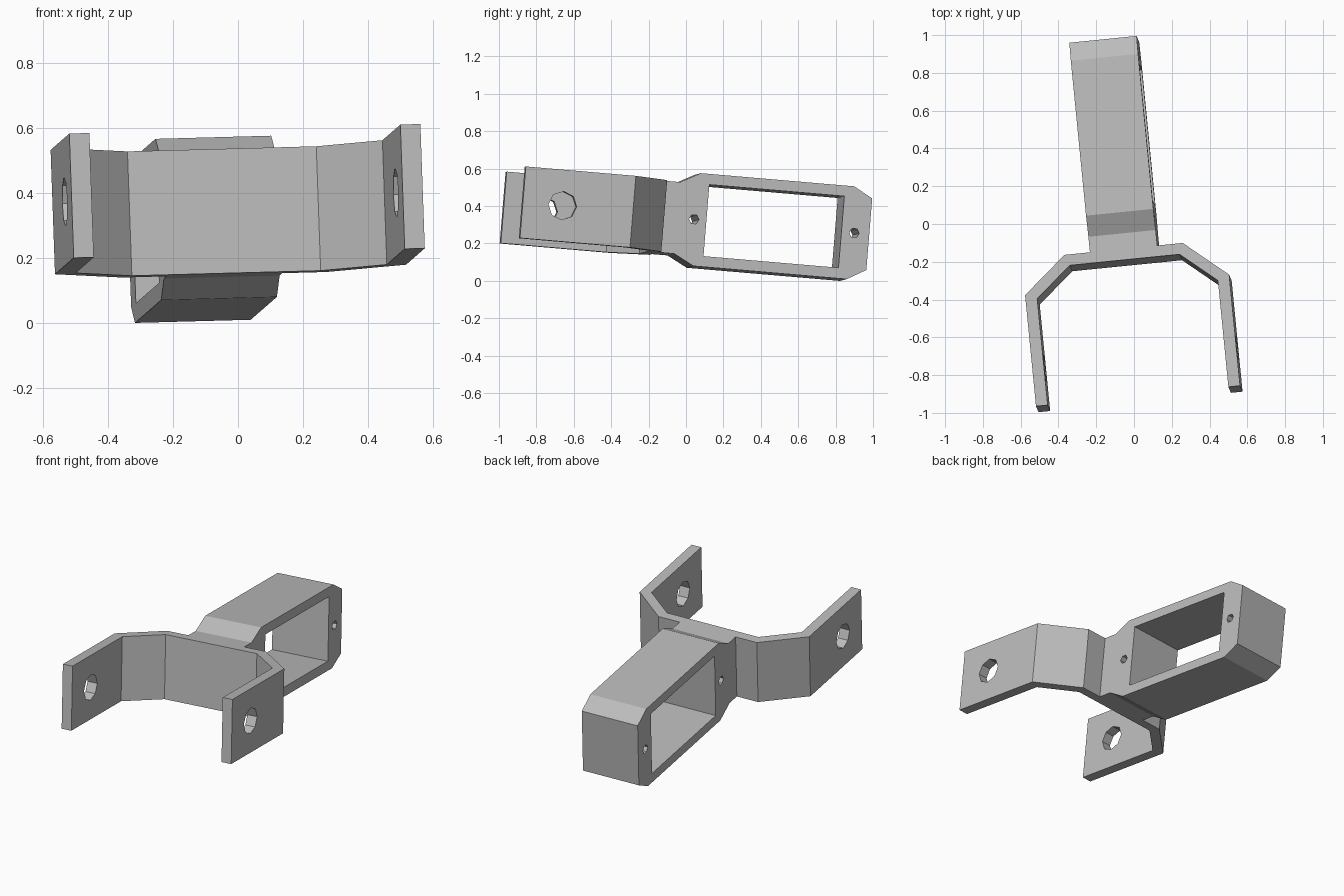
import bpy, bmesh, math
from mathutils import Matrix, Vector

cube = bpy.data.objects.get("Cube")
if cube:
    bpy.data.objects.remove(cube, do_unlink=True)

grey = bpy.data.materials.new("plain grey")
grey.use_nodes = True
colour = (0.5, 0.5, 0.5, 1)
grey.diffuse_color = colour
grey.node_tree.nodes["Principled BSDF"].inputs["Base Color"].default_value = colour

# Tilted frame of the whole bracket: across, along the handle, up
across = Vector((0.9945, 0.1, 0.027)).normalized()
up = across.cross(Vector((-0.1, 0.991, -0.085))).normalized()
along = up.cross(across)
frame = Matrix.Translation((0, 0, 0.3)) @ Matrix((across, along, up)).transposed().to_4x4()

MID_X, MID_Z = -0.062, 0.028     # symmetry planes of the bracket
HALF_H = 0.192                   # half height of the fork strap
HALF_W = 0.179                   # half width of the handle


def prism(name, points, axis, start, end):
    """Extrude a closed profile along the x or z axis."""
    bm = bmesh.new()
    place = (lambda p: (start, *p)) if axis == "x" else (lambda p: (*p, start))
    face = bm.faces.new([bm.verts.new(place(p)) for p in points])
    grown = bmesh.ops.extrude_face_region(bm, geom=[face])["geom"]
    step = Vector((end - start, 0, 0) if axis == "x" else (0, 0, end - start))
    bmesh.ops.translate(bm, vec=step, verts=[g for g in grown if isinstance(g, bmesh.types.BMVert)])
    bmesh.ops.recalc_face_normals(bm, faces=bm.faces)
    mesh = bpy.data.meshes.new(name)
    bm.to_mesh(mesh)
    bm.free()
    mesh.materials.append(grey)
    obj = bpy.data.objects.new(name, mesh)
    obj.matrix_world = frame
    bpy.context.collection.objects.link(obj)
    return obj


def circle(y, radius, sides):
    return [(y + radius * math.cos(math.tau * i / sides),
             MID_Z + radius * math.sin(math.tau * i / sides)) for i in range(sides)]


def cut(obj, points):
    """Cut a profile sideways right through a part."""
    cutter = prism("cutter", points, "x", -1, 1)
    cutter.hide_render = True
    mod = obj.modifiers.new("cut", "BOOLEAN")
    mod.operation, mod.solver, mod.object = "DIFFERENCE", "EXACT", cutter
    bpy.context.view_layer.objects.active = obj
    bpy.ops.object.modifier_apply(modifier=mod.name)
    bpy.data.objects.remove(cutter, do_unlink=True)


# Bent strap fork, mirrored left to right
outer = [(0.315, -0.145), (0.543, -0.337), (0.543, -0.93)]
inner = [(0.481, -0.93), (0.481, -0.362), (0.292, -0.203)]
half = outer + inner
outline = [(MID_X + x, y) for x, y in half] + [(MID_X - x, y) for x, y in reversed(half)]
fork = prism("fork", outline, "z", MID_Z - HALF_H, MID_Z + HALF_H)
cut(fork, circle(-0.716, 0.076, 8))

# Handle frame with chamfered ends, mirrored top to bottom
edge = [(-0.145, HALF_H), (-0.062, HALF_H), (0.046, 0.249), (0.873, 0.249), (0.974, HALF_H)]
side = [(y, MID_Z + z) for y, z in edge] + [(y, MID_Z - z) for y, z in reversed(edge)]
handle = prism("handle_frame", side, "x", MID_X - HALF_W, MID_X + HALF_W)
low, high = MID_Z - HALF_H, MID_Z + HALF_H
cut(handle, [(0.096, low), (0.824, low), (0.824, high), (0.096, high)])

# Small pin holes at both ends of the handle
for y in (0.029, 0.893):
    cut(handle, circle(y, 0.027, 6))
